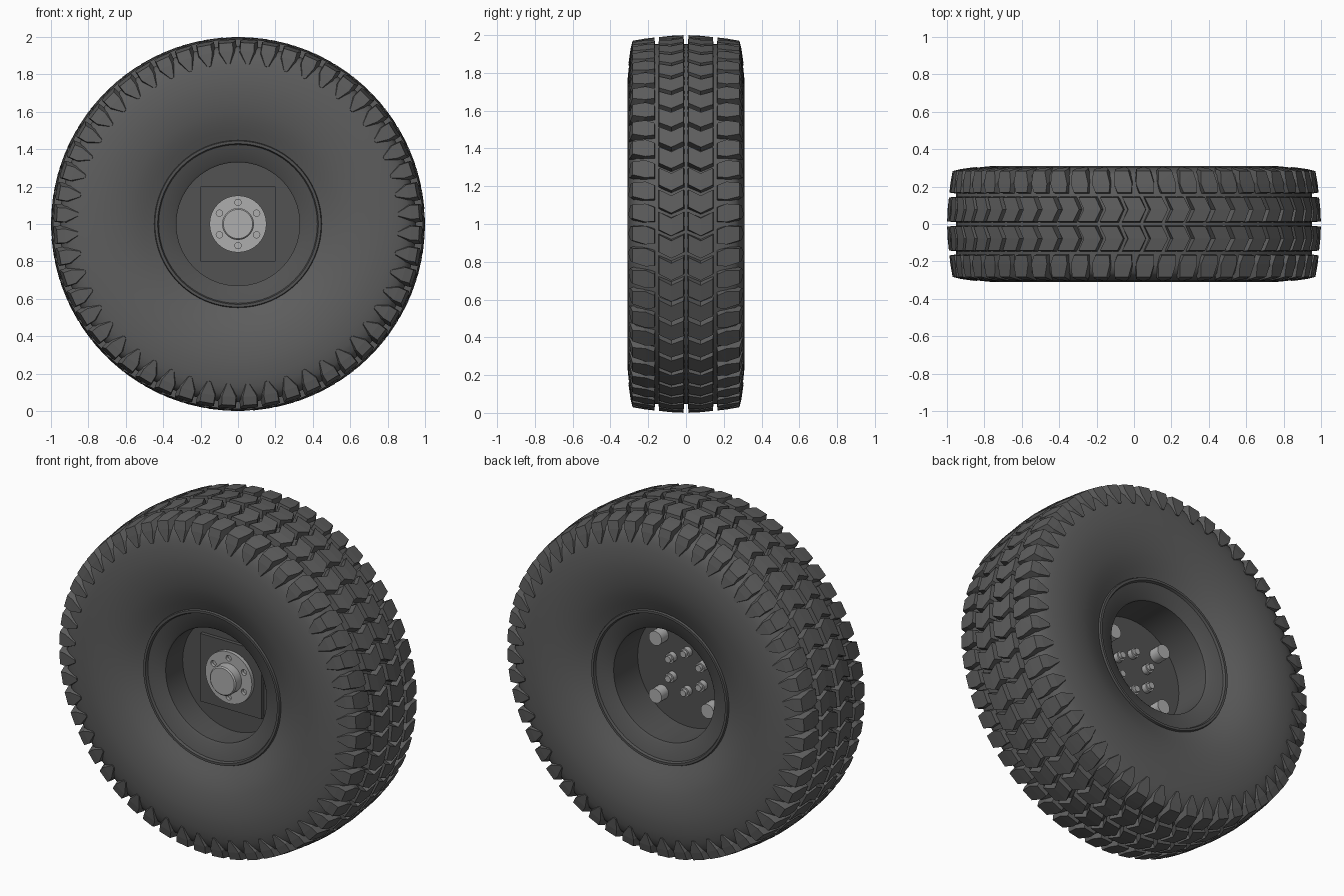
import bpy, bmesh
from math import sin, cos, pi, radians

if "Cube" in bpy.data.objects:
    bpy.data.objects.remove(bpy.data.objects["Cube"])

LUGS = 52
CZ = 1.0  # axle height


def mat(name, v):
    m = bpy.data.materials.new(name)
    m.diffuse_color = (v, v, v, 1)
    m.use_nodes = True
    m.node_tree.nodes["Principled BSDF"].inputs["Base Color"].default_value = m.diffuse_color
    return m


RUBBER = mat("rubber", 0.11)
DARK = mat("dark_metal", 0.085)
STEEL = mat("steel", 0.42)


def P(a, y, r):
    """Point at angle a clockwise from the top, seen from the front."""
    return (r * sin(a), y, CZ + r * cos(a))


def finish(bm, name, m, smooth=None):
    bmesh.ops.recalc_face_normals(bm, faces=bm.faces)
    me = bpy.data.meshes.new(name)
    bm.to_mesh(me)
    bm.free()
    ob = bpy.data.objects.new(name, me)
    bpy.context.collection.objects.link(ob)
    me.materials.append(m)
    if smooth:
        bpy.ops.object.select_all(action='DESELECT')
        bpy.context.view_layer.objects.active = ob
        ob.select_set(True)
        bpy.ops.object.shade_smooth_by_angle(angle=radians(smooth))
    return ob


def revolve(name, prof, n, m, smooth=30):
    """Revolve a closed (radius, y) loop around the axle."""
    bm = bmesh.new()
    rings = [[bm.verts.new(P(2 * pi * i / n, y, r)) for r, y in prof] for i in range(n)]
    k = len(prof)
    for i in range(n):
        a, b = rings[i], rings[(i + 1) % n]
        for j in range(k):
            bm.faces.new((a[j], a[(j + 1) % k], b[(j + 1) % k], b[j]))
    return finish(bm, name, m, smooth)


def rod(bm, x, z, y0, y1, r, n=24, r1=None):
    """Add a capped cylinder along y at an offset from the axle."""
    r1 = r if r1 is None else r1
    ends = [[bm.verts.new((x + rr * sin(2 * pi * i / n), y, CZ + z + rr * cos(2 * pi * i / n)))
             for i in range(n)] for y, rr in ((y0, r), (y1, r1))]
    for e in ends:
        bm.faces.new(e)
    for i in range(n):
        j = (i + 1) % n
        bm.faces.new((ends[0][i], ends[0][j], ends[1][j], ends[1][i]))


# tyre carcass
half = [(.44, .235), (.465, .246), (.50, .262), (.55, .281), (.60, .295), (.66, .305),
        (.72, .31), (.77, .309), (.82, .304), (.87, .295), (.91, .281), (.935, .262), (.952, .22)]
revolve("tyre_carcass", half + [(r, -y) for r, y in reversed(half)], 104, RUBBER, 40)

# inner tread rows: chevron blocks
bm = bmesh.new()
pitch = 2 * pi / LUGS
w, adv = pitch * .39, .032
for side in (-1, 1):
    for i in range(LUGS):
        c = i * pitch - adv / 2
        loops = []
        for g, dr in ((.006, -.06), (0, 0)):
            ys = [.014 - g, .078, .142 + g]
            rs = [1.0, .997, .99]
            offs = [0, adv, 0]
            pts = [(c + o - w - g, y, r + dr) for o, y, r in zip(offs, ys, rs)]
            pts += [(c + o + w + g, y, r + dr) for o, y, r in reversed(list(zip(offs, ys, rs)))]
            loops.append([bm.verts.new(P(a, side * y, r)) for a, y, r in pts])
        lo, hi = loops
        for k in range(6):
            j = (k + 1) % 6
            bm.faces.new((lo[k], lo[j], hi[j], hi[k]))
        for q in ((0, 1, 4, 5), (1, 2, 3, 4)):
            bm.faces.new([hi[k] for k in q])
finish(bm, "tread_centre_blocks", RUBBER)

# shoulder blocks wrapping onto the sidewall
bm = bmesh.new()
for side in (-1, 1):
    for i in range(LUGS):
        c = (i + .5) * pitch
        s = .008
        pts = [(-w * .8 + s, .168, .987), (w * .8 + s, .168, .987),
               (-w * 1.05, .215, .982), (w * 1.05, .215, .982),
               (-w * .8 - s, .283, .97), (w * .8 - s, .283, .97),
               (-w * .85 - s, .294, .925), (w * .85 - s, .294, .925),
               (-w * .2, .304, .855), (w * .2, .304, .855),
               (-w * .9 + s, .160, .93), (w * .9 + s, .160, .93),
               (-w * 1.15, .25, .90), (w * 1.15, .25, .90), (0, .27, .85)]
        vs = [bm.verts.new(P(c + a, side * y, r)) for a, y, r in pts]
        bmesh.ops.convex_hull(bm, input=vs)
bmesh.ops.delete(bm, geom=[v for v in bm.verts if not v.link_faces], context='VERTS')
finish(bm, "tread_shoulder_blocks", RUBBER)

# rim barrel with lips
rim = [(.448, .24), (.444, .25), (.43, .25), (.424, .236), (.34, .212), (.33, .204)]
revolve("rim", rim + [(r, -y) for r, y in reversed(rim)], 64, DARK)

# wheel disc and square mounting plate
bm = bmesh.new()
rod(bm, 0, 0, -.045, -.02, .335, 64)
finish(bm, "wheel_disc", DARK, 30)
bm = bmesh.new()
cube = bmesh.ops.create_cube(bm, size=1)
for v in cube["verts"]:
    v.co = (v.co.x * .4, v.co.y * .025 - .054, v.co.z * .4 + CZ)
finish(bm, "mounting_plate", DARK)

# hub flange with six holes, and hub cap
ring = [(.115 * sin(k * pi / 3), .115 * cos(k * pi / 3)) for k in range(6)]
bm = bmesh.new()
rod(bm, 0, 0, -.088, -.06, .152, 48)
flange = finish(bm, "hub_flange", STEEL, 30)
bm = bmesh.new()
for x, z in ring:
    rod(bm, x, z, -.12, -.068, .017, 16)
cutter = finish(bm, "hole_cutter", DARK)
cutter.hide_render = True
cutter.hide_viewport = True
mod = flange.modifiers.new("holes", 'BOOLEAN')
mod.operation = 'DIFFERENCE'
mod.object = cutter
bm = bmesh.new()
rod(bm, 0, 0, -.14, -.08, .085, 40)
rod(bm, 0, 0, -.147, -.14, .078, 40, .085)
finish(bm, "hub_cap", STEEL, 30)

# rear hub bolts and plate bolts
bm = bmesh.new()
for x, z in ring:
    rod(bm, x, z, -.03, .012, .028, 12)
    rod(bm, x, z, .01, .03, .019, 12)
finish(bm, "hub_bolts", STEEL, 40)
bm = bmesh.new()
for x in (-.17, .17):
    for z in (-.17, .17):
        rod(bm, x, z, -.03, .045, .042, 20)
finish(bm, "plate_bolts", STEEL, 40)
